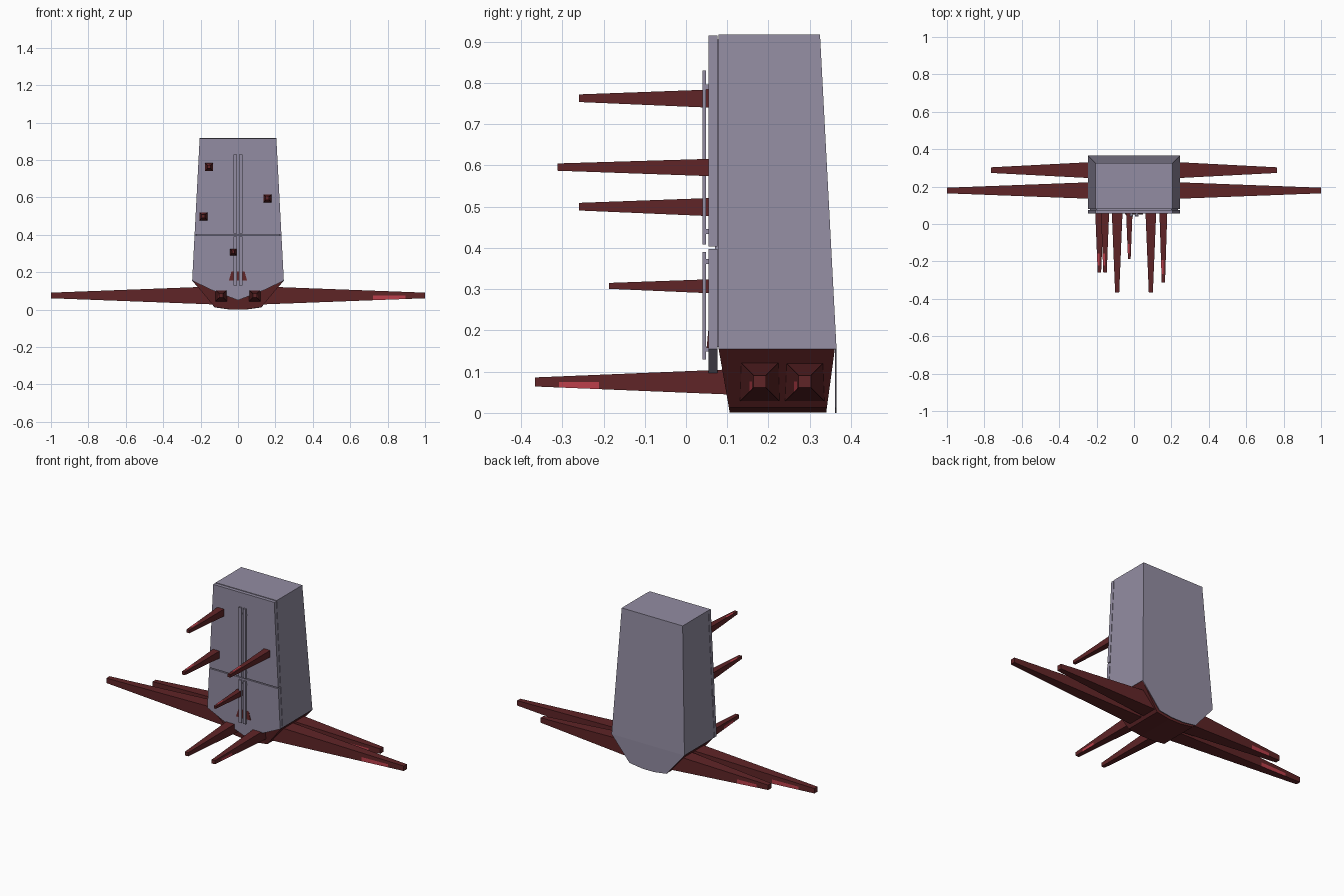
import bpy, bmesh
from mathutils import Vector

if "Cube" in bpy.data.objects:
    bpy.data.objects.remove(bpy.data.objects["Cube"], do_unlink=True)


def material(name, r, g, b):
    m = bpy.data.materials.new(name)
    m.use_nodes = True
    m.diffuse_color = (r, g, b, 1)
    bsdf = m.node_tree.nodes["Principled BSDF"]
    bsdf.inputs["Base Color"].default_value = (r, g, b, 1)
    bsdf.inputs["Roughness"].default_value = 0.7
    return m


GREY = material("grey enamel", 0.29, 0.265, 0.36)
RED = material("dark red", 0.115, 0.018, 0.02)
BRIGHT = material("bright red", 0.50, 0.05, 0.07)


def loft(name, rings, mats):
    """Join equal-sized rings of points into a closed solid."""
    bm = bmesh.new()
    loops = [[bm.verts.new(p) for p in ring] for ring in rings]
    n = len(rings[0])
    bm.faces.new(loops[0])
    bm.faces.new(loops[-1])
    for a, b in zip(loops, loops[1:]):
        for i in range(n):
            j = (i + 1) % n
            bm.faces.new((a[i], a[j], b[j], b[i]))
    bmesh.ops.recalc_face_normals(bm, faces=bm.faces)
    mesh = bpy.data.meshes.new(name)
    bm.to_mesh(mesh)
    bm.free()
    for m in mats:
        mesh.materials.append(m)
    ob = bpy.data.objects.new(name, mesh)
    bpy.context.collection.objects.link(ob)
    return ob


def slab(name, outline, y0, y1, mat):
    """Extrude an x-z outline along y."""
    return loft(name, [[(x, y, z) for x, z in outline] for y in (y0, y1)], [mat])


def box(name, x0, x1, y0, y1, z0, z1, mat):
    return slab(name, [(x0, z0), (x1, z0), (x1, z1), (x0, z1)], y0, y1, mat)


def mirrored(half):
    """Complete a right-hand outline with its mirror image."""
    return half + [(-x, z) for x, z in reversed(half) if x != 0]


def spike(name, start, end, r0, r1, side):
    """Square tapered spike with a bright streak on half of one face."""
    start, end = Vector(start), Vector(end)
    axis = (end - start).normalized()
    u = Vector(side)
    v = axis.cross(u)
    square = [(1, -1), (1, 0), (1, 1), (-1, 1), (-1, -1)]
    rings = []
    for t in (0, 0.68, 0.88, 1):
        c = start.lerp(end, t)
        r = r0 + (r1 - r0) * t
        rings.append([c + (u * a + v * b) * r for a, b in square])
    ob = loft(name, rings, [RED, BRIGHT])
    # The streak is the half face in the third section that looks to the side
    for p in ob.data.polygons:
        t = (p.center - start).dot(axis) / (end - start).length
        if 0.7 < t < 0.86 and p.normal.dot(u) > 0.7:
            off = (p.center - start).dot(Vector((0, 0, 1)) if abs(u.z) < 0.5 else Vector((1, 0, 0)))
            if off < 0:
                p.material_index = 1
    return ob


# Cabinet, tapering towards the top
Z_LOW, Z_TOP = 0.155, 0.917
W_LOW, W_TOP = 0.245, 0.205


def width(z):
    return W_LOW + (W_TOP - W_LOW) * (z - Z_LOW) / (Z_TOP - Z_LOW)


def level(w, y0, y1, z):
    return [(-w, y0, z), (w, y0, z), (w, y1, z), (-w, y1, z)]


loft("cabinet", [level(W_LOW, 0.079, 0.365, Z_LOW),
                 level(W_TOP, 0.079, 0.325, Z_TOP)], [GREY])

# Back skirt and the dark belly under the cabinet
belly_half = [(W_LOW, Z_LOW), (0.125, 0.012), (0.04, 0.0)]
belly = mirrored(belly_half)
slab("back_skirt", belly, 0.361, 0.365, GREY)
front = [(x * 0.995, 0.079 + 0.027 * (Z_LOW - z) / Z_LOW, z + 0.001) for x, z in belly]
rear = [(x * 0.995, 0.361 - 0.021 * (Z_LOW - z) / Z_LOW, z + 0.001) for x, z in belly]
loft("belly", [front, rear], [RED])

# Doors with a seam between them and a pointed lower edge
slab("upper_door", mirrored([(width(0.915), 0.915), (width(0.403), 0.403)]),
     0.055, 0.076, GREY)
slab("lower_door", mirrored([(width(0.397), 0.397), (W_LOW, Z_LOW),
                             (0.14, 0.105), (0, 0.05)]), 0.055, 0.076, GREY)
slab("door_gasket", mirrored([(0.2, 0.905), (0.235, 0.16)]), 0.07, 0.085, GREY)

# Twin handle bars on short posts
for label, z0, z1, posts in (("upper", 0.408, 0.83, (0.44, 0.79)),
                             ("lower", 0.13, 0.39, (0.155, 0.367))):
    for side, s in (("left", 1), ("right", -1)):
        xa, xb = sorted((s * 0.006, s * 0.024))
        box(f"{label}_handle_{side}", xa, xb, 0.04, 0.049, z0, z1, GREY)
        for i, z in enumerate(posts):
            box(f"{label}_handle_post_{side}_{i}", xa + 0.003, xb - 0.003,
                0.045, 0.058, z - 0.006, z + 0.006, GREY)

# Small red wedge behind the lower handle
wedge = mirrored([(0.035, 0.205), (0.048, 0.157)])
loft("red_wedge", [[(x, 0.0545 if z > 0.18 else 0.05, z) for x, z in wedge],
                   [(x, 0.058, z) for x, z in wedge]], [RED])

# Side spikes
for side, s in (("left", 1), ("right", -1)):
    for label, y, reach in (("front", 0.179, 1.0), ("rear", 0.288, 0.765)):
        spike(f"{side}_{label}_side_spike", (s * 0.13, y, 0.076),
              (s * reach, y, 0.076), 0.048, 0.015, (0, -s, 0))

# Spikes reaching forward from the belly and the doors
for side, s in (("left", 1), ("right", -1)):
    spike(f"{side}_belly_spike", (s * 0.09, 0.12, 0.075),
          (s * 0.09, -0.366, 0.075), 0.031, 0.011, (s, 0, 0))
for i, (x, z, tip, r) in enumerate(((-0.155, 0.762, -0.26, 0.022),
                                    (0.157, 0.595, -0.312, 0.021),
                                    (-0.185, 0.499, -0.26, 0.022),
                                    (-0.025, 0.307, -0.187, 0.017))):
    spike(f"door_spike_{i + 1}", (x, 0.06, z), (x, tip, z + 0.001),
          r, r * 0.42, (0, 0, 1))
